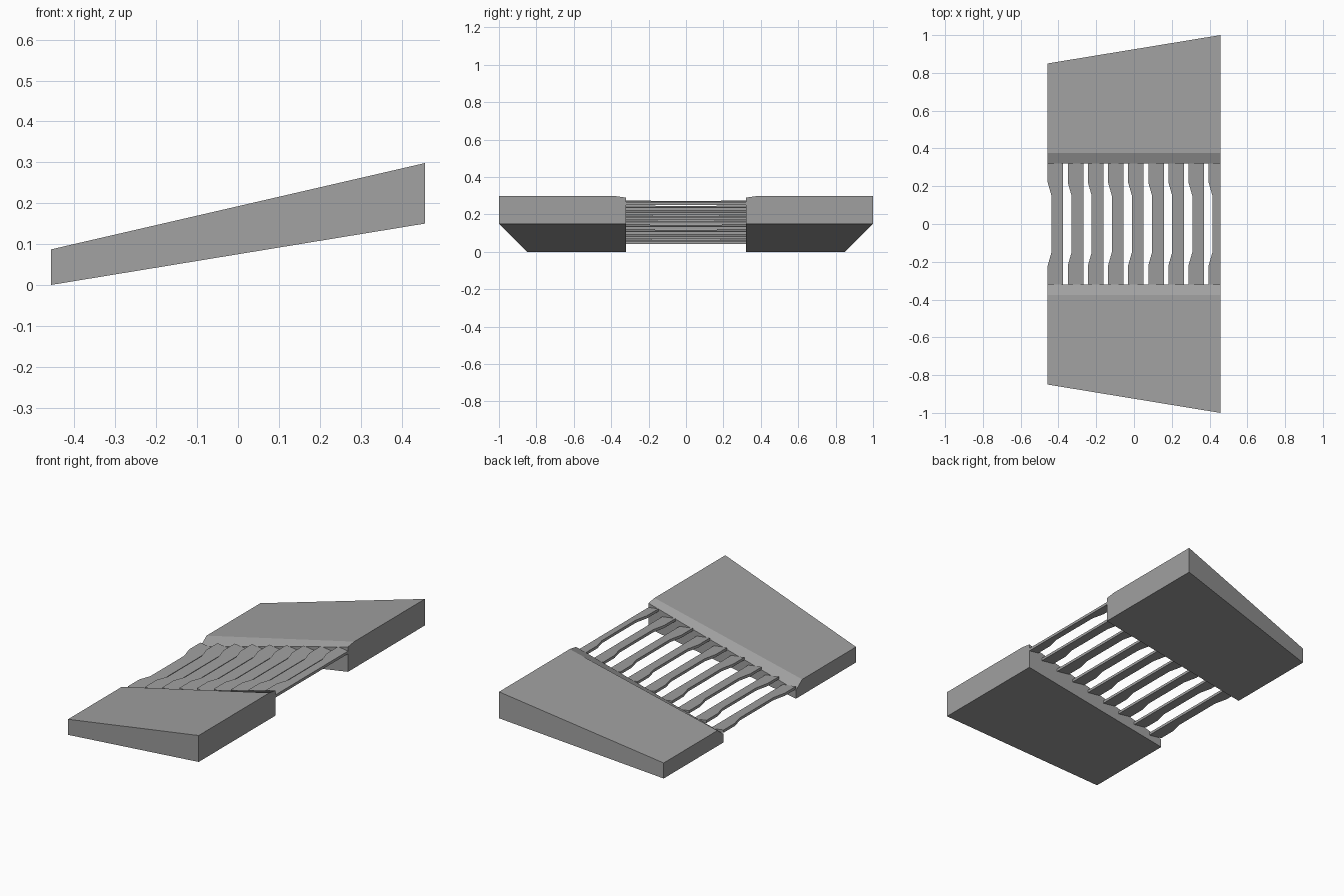
import bpy
import bmesh

if "Cube" in bpy.data.objects:
    bpy.data.objects.remove(bpy.data.objects["Cube"])

# Single plain gray material
gray = bpy.data.materials.new("gray metal")
gray.use_nodes = True
color = (0.35, 0.35, 0.35, 1)
gray.diffuse_color = color
gray.node_tree.nodes["Principled BSDF"].inputs["Base Color"].default_value = color

HALF_X = 0.457   # half width across the slats
INNER_Y = 0.32   # where the slats meet the end blocks


def loft(name, loop_a, loop_b):
    """Closed flat-shaded solid between two matching loops."""
    bm = bmesh.new()
    a = [bm.verts.new(p) for p in loop_a]
    b = [bm.verts.new(p) for p in loop_b]
    bm.faces.new(a)
    bm.faces.new(b)
    for i in range(len(a)):
        j = (i + 1) % len(a)
        bm.faces.new((a[i], a[j], b[j], b[i]))
    bmesh.ops.recalc_face_normals(bm, faces=bm.faces)
    mesh = bpy.data.meshes.new(name)
    bm.to_mesh(mesh)
    bm.free()
    mesh.materials.append(gray)
    obj = bpy.data.objects.new(name, mesh)
    bpy.context.collection.objects.link(obj)
    return obj


def block_profile(x, side, outer, bottom, top, inner_top):
    """Section of an end block with a chamfer along its inner top edge."""
    profile = [(INNER_Y, bottom), (INNER_Y, inner_top), (0.375, top),
               (outer, top), (outer, bottom)]
    return [(x, side * y, z) for y, z in profile]


# Tapered end blocks, front and back
for name, side in (("front_block", -1), ("back_block", 1)):
    loft(name,
         block_profile(-HALF_X, side, 0.85, 0.0, 0.087, 0.047),
         block_profile(HALF_X, side, 1.0, 0.15, 0.298, 0.29))

# Stepped row of slats, each narrowed in the middle and tilted slightly
COUNT, PITCH, RISE = 9, 0.1065, 0.0257
WIDTH, THICK, TILT = 0.082, 0.015, 0.14
notch = [(-INNER_Y, 0), (-0.22, 0), (-0.15, 0.02),
         (0.15, 0.02), (0.22, 0), (INNER_Y, 0)]

for k in range(COUNT):
    left = -HALF_X + k * PITCH
    right = min(left + WIDTH, HALF_X)
    outline = [(left + dx, y) for y, dx in notch]
    outline += [(right, INNER_Y), (right, -INNER_Y)]
    top_z = 0.069 + k * RISE
    top = [(x, y, top_z - TILT * (x - left)) for x, y in outline]
    bottom = [(x, y, z - THICK) for x, y, z in top]
    loft(f"slat_{k + 1}", bottom, top)
